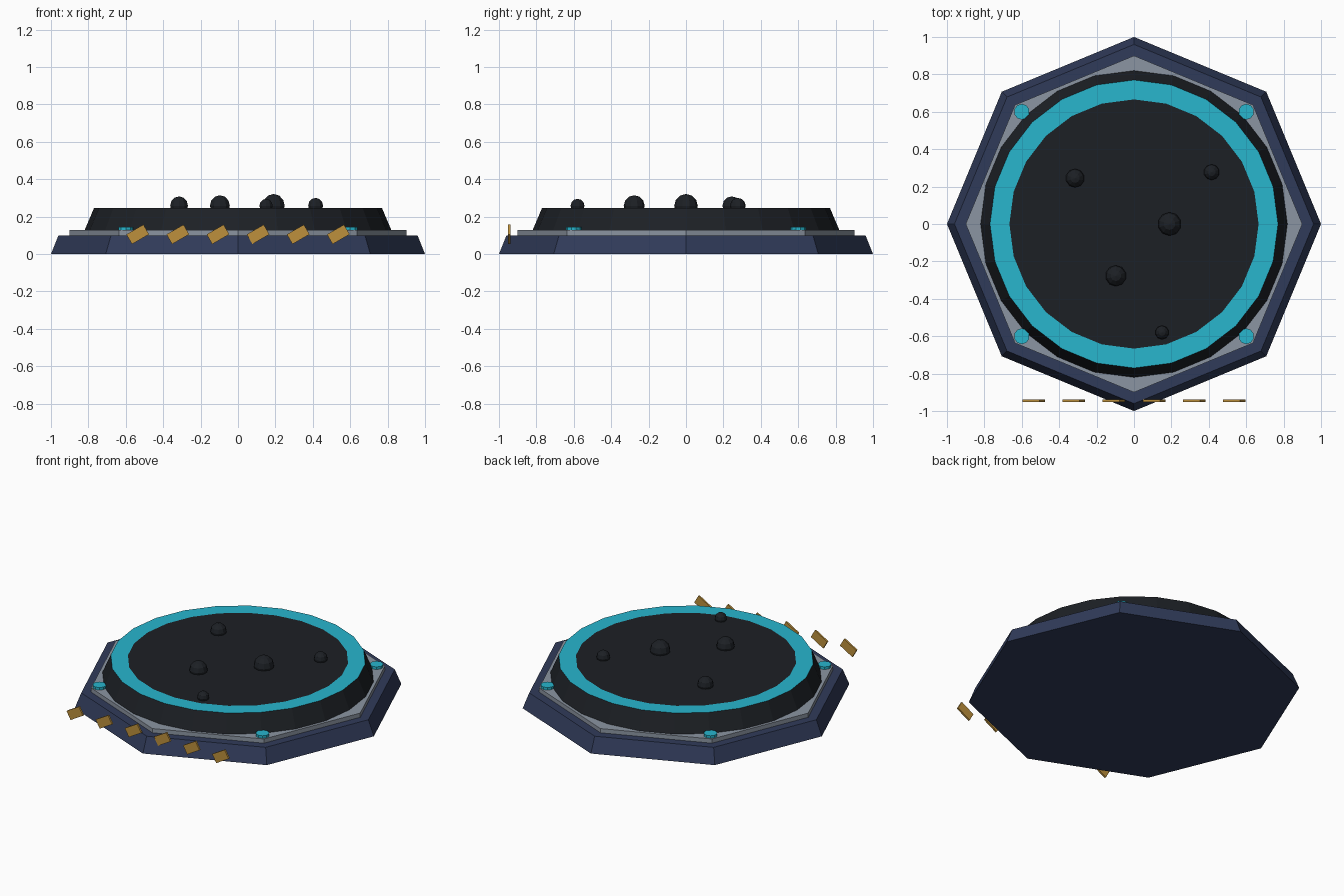
import bpy, bmesh, math

if "Cube" in bpy.data.objects:
    bpy.data.objects.remove(bpy.data.objects["Cube"])


def material(name, rgb):
    m = bpy.data.materials.new(name)
    m.diffuse_color = (*rgb, 1)
    m.use_nodes = True
    m.node_tree.nodes["Principled BSDF"].inputs["Base Color"].default_value = m.diffuse_color
    return m


NAVY = material("navy", (0.030, 0.044, 0.102))
STEEL = material("steel", (0.26, 0.30, 0.36))
BLACK = material("black", (0.012, 0.0145, 0.0185))
CYAN = material("cyan", (0.021, 0.468, 0.617))
GOLD = material("gold", (0.51, 0.28, 0.045))


def finish(name, mat):
    ob = bpy.context.object
    ob.name = name
    ob.data.materials.append(mat)
    return ob


def tapered(name, sides, r1, r2, z0, z1, mat, x=0, y=0):
    bpy.ops.mesh.primitive_cone_add(vertices=sides, radius1=r1, radius2=r2,
                                    depth=z1 - z0, location=(x, y, (z0 + z1) / 2))
    return finish(name, mat)


# Octagonal base and trim plate
tapered("base", 8, 1.0, 0.96, 0, 0.10, NAVY)
tapered("trim_plate", 8, 0.90, 0.90, 0.10, 0.128, STEEL)

# Round drum with a glowing ring inset into its top
drum = tapered("drum", 24, 0.82, 0.77, 0.128, 0.245, BLACK)
drum.data.materials.append(CYAN)
bm = bmesh.new()
bm.from_mesh(drum.data)
bm.faces.ensure_lookup_table()
top = max(bm.faces, key=lambda f: f.calc_center_median().z)
ring = bmesh.ops.inset_region(bm, faces=[top], thickness=0.103, use_even_offset=True)
for f in ring["faces"]:
    f.material_index = 1
bm.to_mesh(drum.data)
bm.free()

# Corner lights
for sx in (-1, 1):
    for sy in (-1, 1):
        tapered("corner_light", 10, 0.042, 0.042, 0.115, 0.145, CYAN, sx * 0.6, sy * 0.6)

# Bubbles on the drum surface
for x, y, r in ((0.19, 0.0, 0.063), (-0.315, 0.245, 0.05), (0.415, 0.277, 0.042),
                (-0.097, -0.277, 0.056), (0.15, -0.58, 0.037)):
    bpy.ops.mesh.primitive_uv_sphere_add(segments=10, ring_count=6, radius=r,
                                         location=(x, y, 0.258))
    finish("bubble", BLACK)

# Slanted warning stripes along the front
for i in range(6):
    bpy.ops.mesh.primitive_cube_add(size=1, location=((i - 2.5) * 0.2145, -0.945, 0.105),
                                    rotation=(0, -math.radians(30), 0))
    ob = finish("warning_stripe", GOLD)
    ob.scale = (0.105, 0.012, 0.06)
